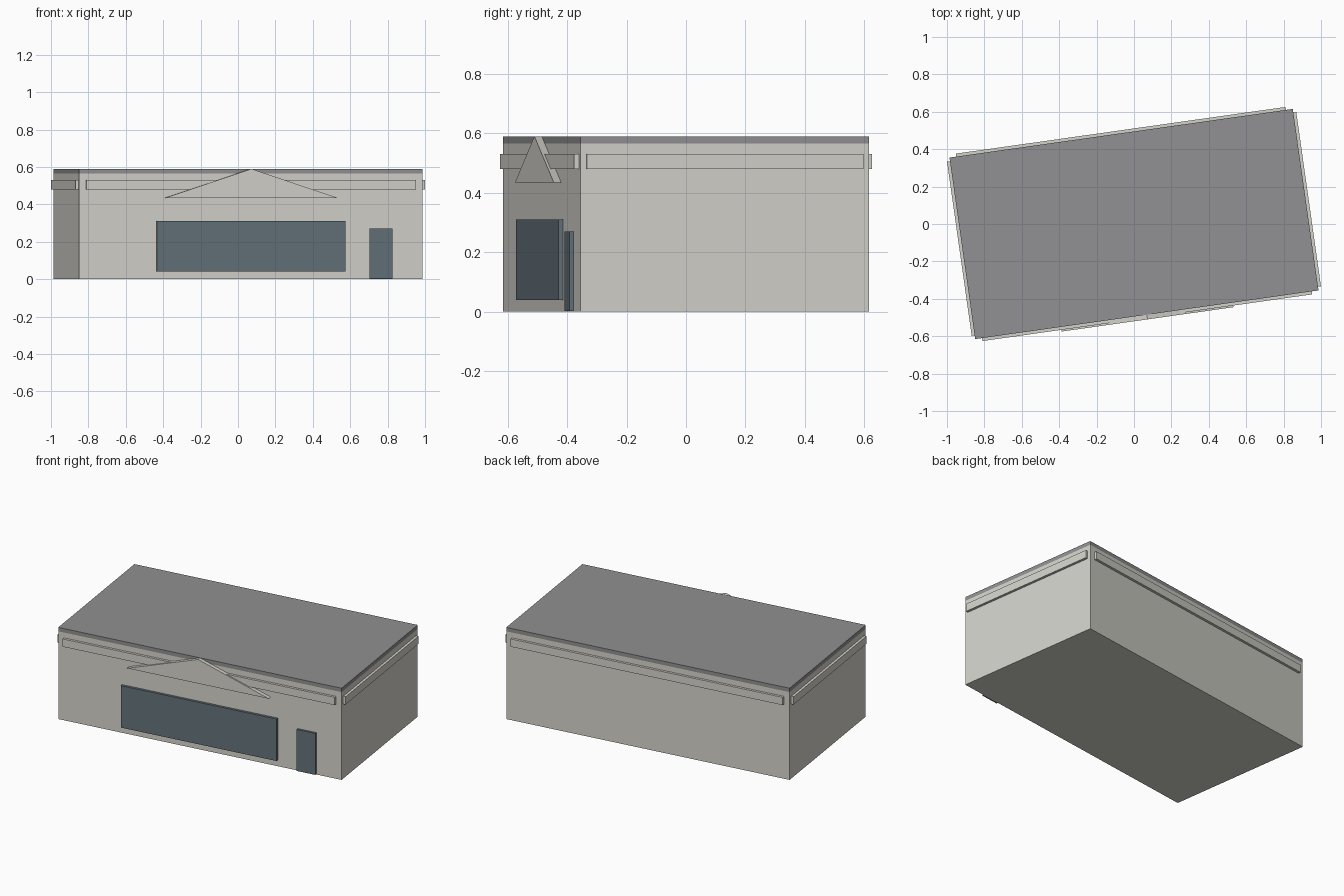
import bpy, math

if "Cube" in bpy.data.objects:
    bpy.data.objects.remove(bpy.data.objects["Cube"])

ANGLE = math.radians(8.06)      # the whole building is turned on its plot
HX, HY = 0.927, 0.49            # half length and half depth of the hall
EAVES, TOP = 0.565, 0.59


def material(name, srgb):
    lin = [((c / 255 + 0.055) / 1.055) ** 2.4 for c in srgb]
    m = bpy.data.materials.new(name)
    m.diffuse_color = (*lin, 1)
    m.use_nodes = True
    m.node_tree.nodes["Principled BSDF"].inputs["Base Color"].default_value = m.diffuse_color
    return m


WALL = material("warm_grey_wall", (212, 211, 204))
ROOF = material("grey_roof", (145, 144, 146))
GLASS = material("slate_blue", (100, 113, 121))


def prism(name, profile, y0, y1, mat):
    """Extrude an xz profile (counter-clockwise from the front) from y0 back to y1."""
    n = len(profile)
    verts = [(x, y, z) for y in (y0, y1) for x, z in profile]
    faces = [tuple(range(n)), tuple(reversed(range(n, 2 * n)))]
    faces += [(i, i + n, (i + 1) % n + n, (i + 1) % n) for i in range(n)]
    me = bpy.data.meshes.new(name)
    me.from_pydata(verts, [], faces)
    me.materials.append(mat)
    ob = bpy.data.objects.new(name, me)
    ob.rotation_euler.z = ANGLE
    bpy.context.collection.objects.link(ob)
    return ob


def box(name, x0, x1, y0, y1, z0, z1, mat):
    return prism(name, [(x0, z0), (x1, z0), (x1, z1), (x0, z1)], y0, y1, mat)


# Hall and flat roof slab
box("walls", -HX, HX, -HY, HY, 0, EAVES, WALL)
box("roof_slab", -HX, HX, -HY, HY, EAVES, TOP, ROOF)

# Raised trim band on each of the four walls
B0, B1, OUT = 0.48, 0.53, 0.016
box("front_band", -0.89, 0.89, -HY - OUT, -HY, B0, B1, WALL)
box("back_band", -0.89, 0.89, HY, HY + OUT, B0, B1, WALL)
box("left_band", -HX - OUT, -HX, -0.47, 0.47, B0, B1, WALL)
box("right_band", HX, HX + OUT, -0.47, 0.47, B0, B1, WALL)

# Triangular gable, shop window and door on the front
prism("gable", [(-0.464, 0.435), (0.464, 0.435), (0, TOP)], -HY - 0.025, -HY, WALL)
box("shop_window", -0.51, 0.51, -HY - 0.016, -HY, 0.04, 0.31, GLASS)
box("door", 0.64, 0.762, -HY - 0.014, -HY, 0.003, 0.27, GLASS)
